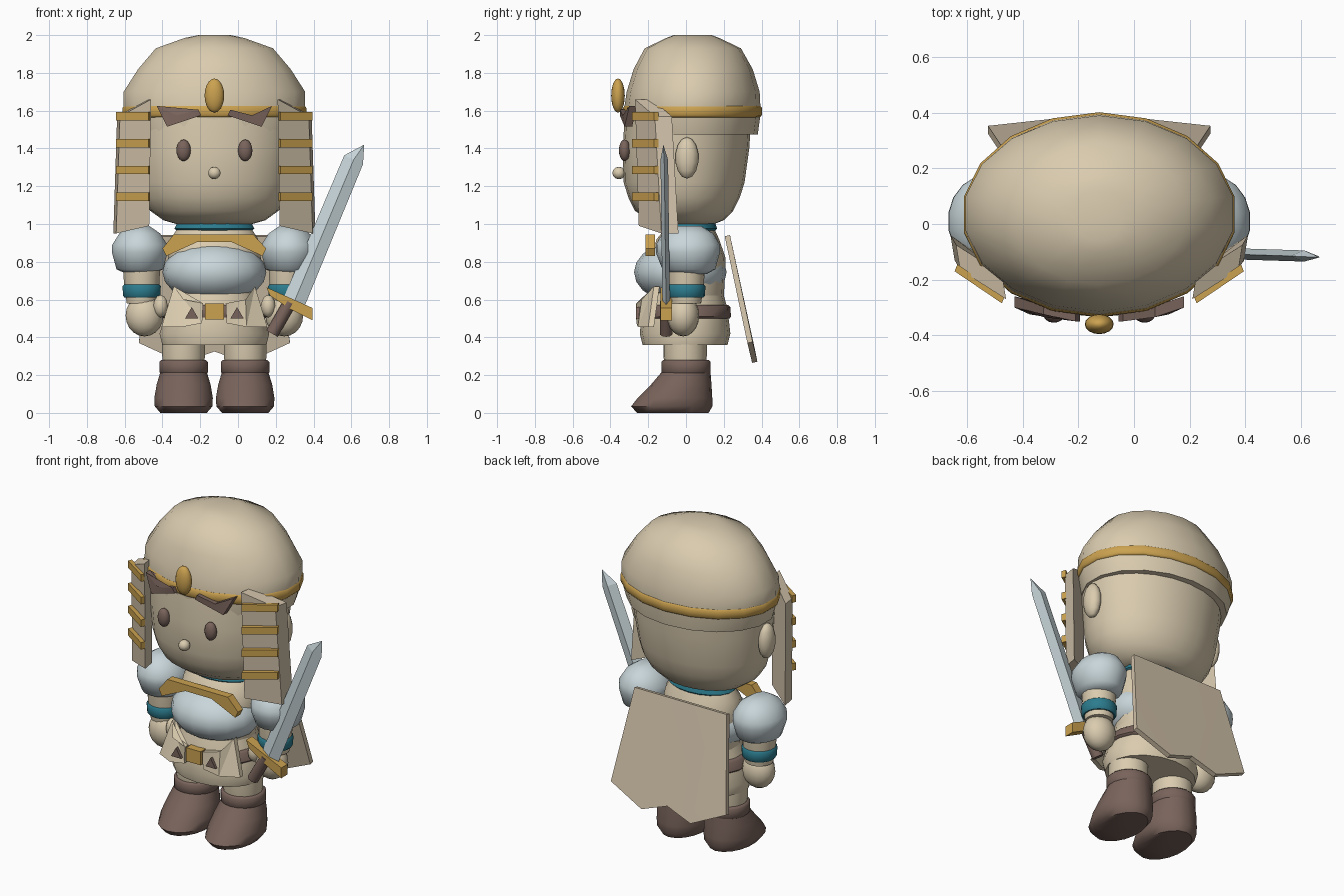
import bpy, bmesh, math
from mathutils import Vector, Matrix

if "Cube" in bpy.data.objects:
    bpy.data.objects.remove(bpy.data.objects["Cube"])

CX = -0.125  # centre line of the figure


def mat(name, rgb):
    m = bpy.data.materials.new(name)
    m.diffuse_color = (*rgb, 1)
    m.use_nodes = True
    m.node_tree.nodes["Principled BSDF"].inputs["Base Color"].default_value = m.diffuse_color
    return m


CREAM = mat("cream", (0.70, 0.60, 0.43))
CLOTH = mat("cloth", (0.64, 0.54, 0.40))
GOLD = mat("gold", (0.60, 0.36, 0.08))
BROWN = mat("brown", (0.19, 0.125, 0.105))
STEEL = mat("pale_blue", (0.58, 0.67, 0.70))
TEAL = mat("teal", (0.025, 0.20, 0.27))


def finish(name, bm, material, angle=50):
    bmesh.ops.recalc_face_normals(bm, faces=bm.faces)
    me = bpy.data.meshes.new(name)
    bm.to_mesh(me)
    bm.free()
    me.materials.append(material)
    ob = bpy.data.objects.new(name, me)
    bpy.context.collection.objects.link(ob)
    bpy.ops.object.select_all(action='DESELECT')
    ob.select_set(True)
    bpy.context.view_layer.objects.active = ob
    bpy.ops.object.shade_smooth_by_angle(angle=math.radians(angle))
    return ob


def loft(name, rings, material, x=0.0, n=18):
    """Stack of elliptical rings (z, rx, ry, cy), capped at both ends."""
    bm = bmesh.new()
    loops = []
    for z, rx, ry, cy in rings:
        loops.append([bm.verts.new((CX + x + rx * math.sin(2 * math.pi * i / n),
                                    cy - ry * math.cos(2 * math.pi * i / n), z))
                      for i in range(n)])
    for a, b in zip(loops, loops[1:]):
        for i in range(n):
            j = (i + 1) % n
            bm.faces.new((a[i], a[j], b[j], b[i]))
    bm.faces.new(loops[0])
    bm.faces.new(loops[-1])
    return finish(name, bm, material)


def ball(name, c, r, material, n=16):
    bm = bmesh.new()
    m = Matrix.Translation((CX + c[0], c[1], c[2])) @ Matrix.Diagonal((*r, 1))
    bmesh.ops.create_uvsphere(bm, u_segments=n, v_segments=n * 5 // 8, radius=1, matrix=m)
    return finish(name, bm, material)


def slab(name, pts, offset, material, side=1):
    """Outline of 3D points pushed along an offset; side=-1 mirrors it."""
    bm = bmesh.new()
    a = [bm.verts.new((CX + side * p[0], p[1], p[2])) for p in pts]
    o = Vector((side * offset[0], offset[1], offset[2]))
    b = [bm.verts.new(v.co + o) for v in a]
    bm.faces.new(a)
    bm.faces.new(b)
    for i in range(len(a)):
        j = (i + 1) % len(a)
        bm.faces.new((a[i], a[j], b[j], b[i]))
    bmesh.ops.triangulate(bm, faces=[f for f in bm.faces if len(f.verts) > 4])
    return finish(name, bm, material, 20)


def plate(name, xz, y, depth, material, side=1):
    return slab(name, [(px, y, pz) for px, pz in xz], (0, depth, 0), material, side)


# Head and cap
loft("head", [(1.0, .20, .13, .02), (1.02, .27, .20, .0), (1.07, .34, .26, -.01),
              (1.14, .385, .295, -.01), (1.22, .405, .32, -.01), (1.4, .43, .335, .0),
              (1.56, .44, .335, .01)], CREAM, n=24)
loft("cap", [(1.475, .455, .35, .03), (1.57, .485, .36, .033), (1.62, .488, .36, .034),
             (1.70, .488, .352, .038), (1.82, .41, .315, .038), (1.93, .315, .255, .036),
             (1.985, .16, .14, .036), (2.0, .085, .10, .036)], CREAM)
loft("cap_band", [(1.565, .484, .359, .033), (1.575, .494, .368, .033),
                  (1.615, .494, .368, .034), (1.625, .486, .36, .034)], GOLD)
ball("forehead_gem", (0, -.36, 1.68), (.052, .036, .09), GOLD)
ball("nose", (0, -.355, 1.27), (.035, .035, .033), CREAM, 10)

# Chest, skirt and belt
loft("upper_body", [(.6, .22, .2, 0), (.82, .25, .2, .01), (.92, .235, .165, .01),
                    (.975, .2, .13, .02)], CREAM)
loft("collar", [(.965, .2, .135, .02), (.975, .215, .145, .02), (1.005, .2, .135, .02)], TEAL)
ball("breastplate", (0, -.03, .745), (.275, .245, .165), STEEL)
loft("skirt", [(.36, .28, .225, -.005), (.42, .295, .24, -.005), (.55, .25, .225, -.005),
               (.66, .21, .19, 0)], CREAM)
loft("belt", [(.50, .272, .232, 0), (.51, .282, .238, 0), (.56, .265, .235, 0),
              (.57, .25, .225, 0)], BROWN)
plate("chest_trim", [(-.275, .87), (-.215, .945), (.205, .945), (.275, .87), (.255, .83),
                     (.19, .86), (.09, .905), (-.09, .905), (-.19, .86), (-.255, .83)],
      -.215, .05, GOLD)
plate("belt_buckle", [(-.05, .495), (.05, .495), (.05, .58), (-.05, .58)], -.265, .05, GOLD)

# Back shield hanging from the shoulders
slab("back_shield", [(-.32, .205, .935), (.32, .205, .935), (.4, .325, .37), (.17, .35, .265),
                     (0, .338, .325), (-.17, .35, .265), (-.4, .325, .37)],
     (0, .028, .006), CLOTH)

for s, tag in ((1, "right"), (-1, "left")):
    # Face
    ball("eye_" + tag, (s * .163, -.325, 1.39), (.038, .03, .057), BROWN)
    ball("ear_" + tag, (s * .44, .005, 1.35), (.045, .062, .11), CREAM, 12)
    slab("brow_" + tag, [(.305, -.30, 1.625), (.25, -.325, 1.515), (.07, -.35, 1.575),
                         (.085, -.35, 1.605), (.2, -.335, 1.575)], (0, .04, 0), BROWN, s)
    # Side cloth with gold bars
    slab("side_flap_" + tag, [(.335, -.27, 1.66), (.50, -.165, 1.57), (.52, -.13, .95),
                              (.345, -.25, .99)], (.015, .09, 0), CLOTH, s)
    for i in range(4):
        z = 1.57 - i * .142
        slab("flap_bar_%s_%d" % (tag, i), [(.35, -.285, z - .022), (.52, -.17, z - .022),
                                           (.52, -.17, z + .022), (.35, -.285, z + .022)],
             (-.01, .025, 0), GOLD, s)
    # Apron panels and belt studs
    slab("apron_panel_" + tag, [(.215, -.17, .67), (.28, -.2, .455), (.17, -.255, .455),
                                (.065, -.262, .475), (.06, -.262, .58), (.165, -.235, .60)],
         (0, .03, 0), CREAM, s)
    plate("belt_stud_" + tag, [(.085, .50), (.155, .50), (.12, .56)], -.266, .02, BROWN, s)
    # Arm
    loft("shoulder_guard_" + tag, [(.735, .07, .09, .02), (.76, .125, .14, .015),
                                   (.85, .15, .17, .01), (.89, .148, .17, .01),
                                   (.95, .11, .135, .01), (.99, .05, .07, .01)],
         STEEL, s * .395)
    loft("upper_arm_" + tag, [(.58, .08, .08, 0), (.68, .095, .095, 0), (.78, .1, .1, 0)],
         CREAM, s * .385)
    loft("arm_band_" + tag, [(.61, .092, .092, 0), (.62, .1, .1, 0), (.67, .103, .103, 0),
                             (.68, .095, .095, 0)], TEAL, s * .385)
    ball("hand_" + tag, (s * .37, -.015, .515), (.1, .085, .11), CREAM)
    ball("thumb_" + tag, (s * .285, -.06, .565), (.04, .045, .06), CREAM, 10)
    # Leg and boot
    loft("leg_" + tag, [(.2, .1, .1, 0), (.3, .115, .115, -.005), (.42, .115, .115, -.005)],
         CREAM, s * .163)
    loft("boot_" + tag, [(0, .125, .19, -.07), (.035, .155, .215, -.075), (.08, .157, .197, -.058),
                         (.15, .145, .16, -.025), (.215, .125, .13, 0)], BROWN, s * .163)
    loft("boot_cuff_" + tag, [(.205, .12, .122, 0), (.215, .13, .13, 0), (.27, .13, .13, 0),
                              (.28, .12, .12, 0)], BROWN, s * .163)

# Sword: blade with diamond section and pointed end
bm = bmesh.new()
rings = []
for c, w in (((.29, -.105, .57), .06), ((.612, -.115, 1.34), .055)):
    c, n = Vector(c), Vector((.905, 0, -.425))
    offs = (n * w, Vector((0, -.02, 0)), -n * w, Vector((0, .02, 0)))
    rings.append([bm.verts.new(c + o) for o in offs])
tip = bm.verts.new((.668, -.12, 1.42))
bm.faces.new(rings[0])
for i in range(4):
    j = (i + 1) % 4
    bm.faces.new((rings[0][i], rings[0][j], rings[1][j], rings[1][i]))
    bm.faces.new((rings[1][i], rings[1][j], tip))
finish("sword_blade", bm, STEEL, 10)

slab("sword_guard", [(.15 - CX, -.135, .665), (.395 - CX, -.135, .555), (.395 - CX, -.135, .49),
                     (.275 - CX, -.135, .55), (.17 - CX, -.135, .62)], (0, .06, 0), GOLD)
bm = bmesh.new()
a, b = Vector((.18, -.105, .42)), Vector((.275, -.105, .585))
bmesh.ops.create_cone(bm, cap_ends=True, segments=10, radius1=.035, radius2=.035,
                      depth=(b - a).length,
                      matrix=Matrix.Translation((a + b) / 2)
                      @ (b - a).to_track_quat('Z', 'Y').to_matrix().to_4x4())
finish("sword_grip", bm, BROWN)
